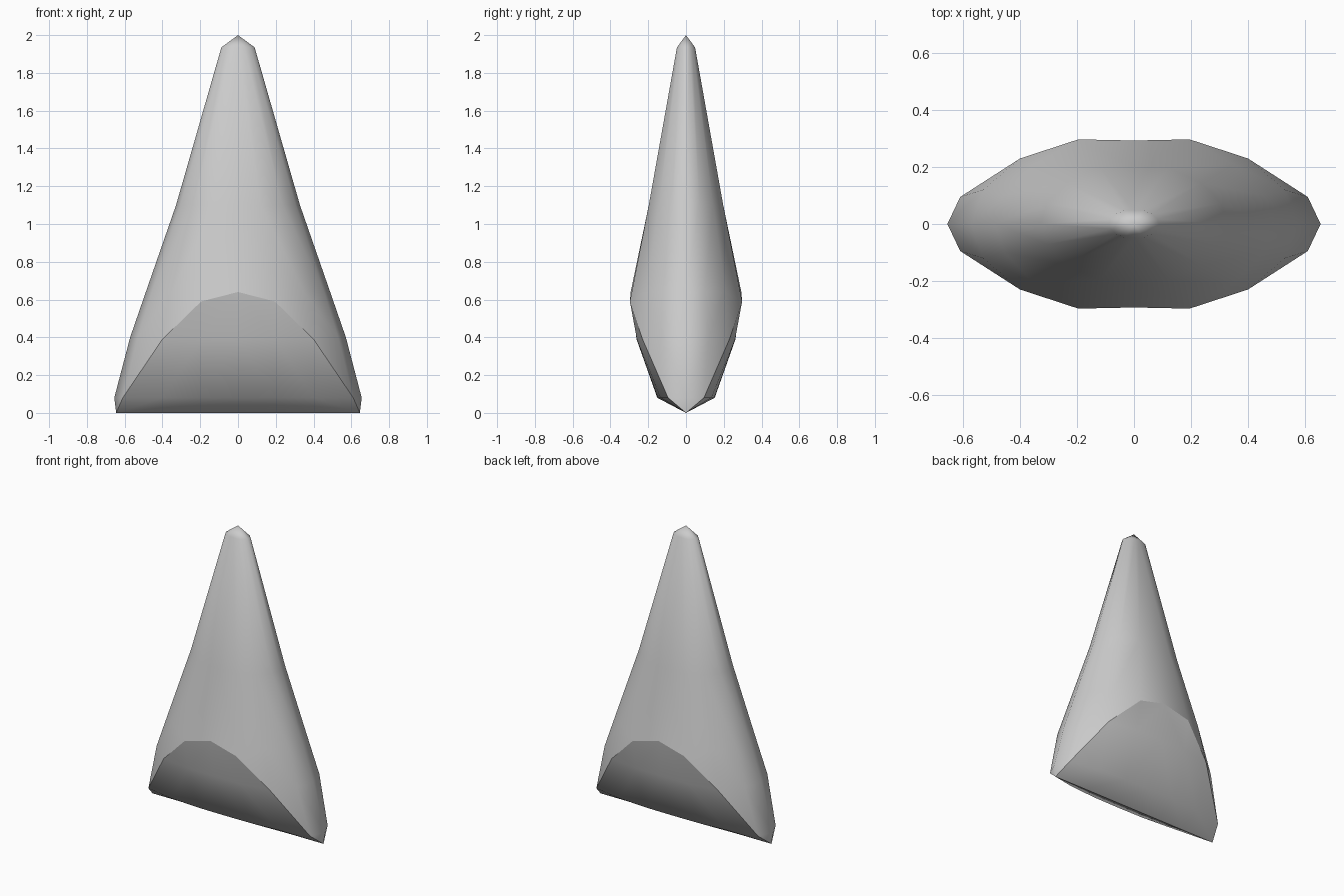
import bpy, bmesh

if "Cube" in bpy.data.objects:
    bpy.data.objects.remove(bpy.data.objects["Cube"])

# Unit cross-section of one quadrant, side (x) round to front (y)
section = [(1, 0), (.93, .36), (.72, .73), (.37, 1.0), (0, 1)]


def ring(a, b, z):
    return [(a * x, b * y, z) for x, y in section]


# Rows from the tip down: cone rings, then rows that break into the chisel bevel
rows = [
    [(0, 0, 2)] * 5,
    ring(.088, .048, 1.935),
    ring(.328, .197, 1.1),
    [(.488, 0, .64), (.455, .10, .64), (.35, .21, .64), (.195, .297, .59), (0, .293, .64)],
    [(.571, 0, .4), (.53, .12, .4), (.4, .23, .39), (.195, .26, .39), (0, .262, .39)],
    [(.655, 0, .08), (.61, .095, .08), (.4, .135, .08), (.195, .15, .08), (0, .152, .08)],
    [(.645, 0, 0), (.645, 0, 0), (.4, 0, 0), (.195, 0, 0), (0, 0, 0)],
]

bm = bmesh.new()
made = {}


def vert(r, k):
    p = rows[r][k]
    if p not in made:
        made[p] = bm.verts.new(p)
    return made[p]


# Skin of one quadrant, split along the bevel direction
for r in range(len(rows) - 1):
    for k in range(4):
        a, b, c, d = vert(r, k), vert(r, k + 1), vert(r + 1, k + 1), vert(r + 1, k)
        for tri in ((d, c, b), (d, b, a)):
            if len(set(tri)) == 3:
                bm.faces.new(tri).smooth = True

# Crisp bevel rim and blade edge
rim = [(3, 4), (3, 3), (4, 2), (5, 1), (6, 1), (6, 2), (6, 3), (6, 4)]
for p, q in zip(rim, rim[1:]):
    e = bm.edges.get((vert(*p), vert(*q)))
    if e:
        e.smooth = False

mesh = bpy.data.meshes.new("wedge_blade")
bm.to_mesh(mesh)
bm.free()
blade = bpy.data.objects.new("wedge_blade", mesh)
bpy.context.collection.objects.link(blade)

# Mirror to all four quadrants
mirror = blade.modifiers.new("Mirror", 'MIRROR')
mirror.use_axis = (True, True, False)
mirror.use_clip = True
mirror.merge_threshold = 0.0005
